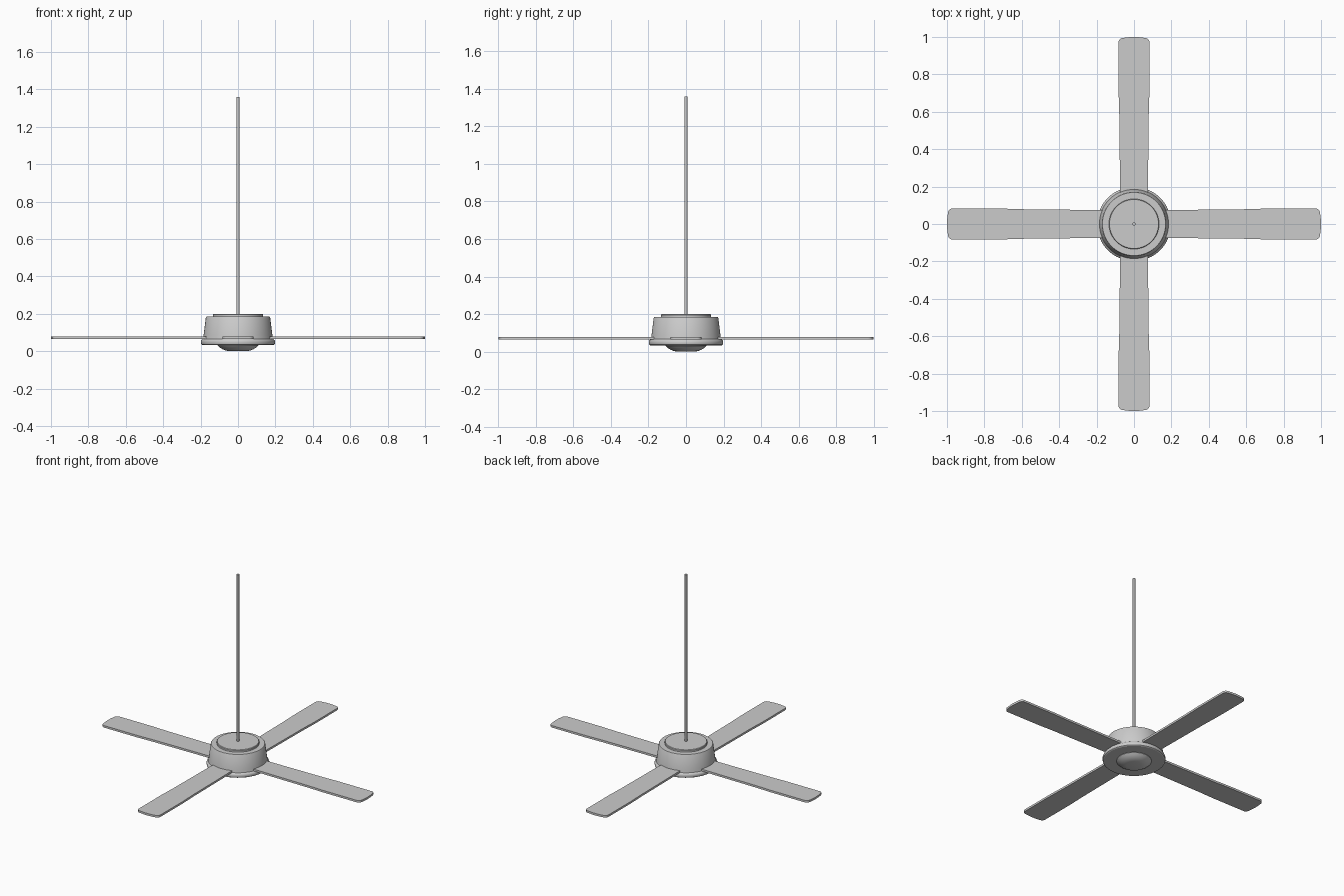
import bpy, bmesh, math
from mathutils import Matrix

if "Cube" in bpy.data.objects:
    bpy.data.objects.remove(bpy.data.objects["Cube"])


def make_object(name, bm):
    bmesh.ops.recalc_face_normals(bm, faces=bm.faces)
    mesh = bpy.data.meshes.new(name)
    bm.to_mesh(mesh)
    bm.free()
    ob = bpy.data.objects.new(name, mesh)
    bpy.context.collection.objects.link(ob)
    bpy.ops.object.select_all(action='DESELECT')
    ob.select_set(True)
    bpy.context.view_layer.objects.active = ob
    bpy.ops.object.shade_smooth_by_angle(angle=math.radians(32))
    return ob


def lathe(name, profile, sides=64):
    """Spin an (r, z) profile around z, closing both ends with flat caps."""
    bm = bmesh.new()
    rings = []
    for r, z in profile:
        rings.append([bm.verts.new((r * math.cos(2 * math.pi * i / sides),
                                    r * math.sin(2 * math.pi * i / sides), z))
                      for i in range(sides)])
    for a, b in zip(rings, rings[1:]):
        for i in range(sides):
            j = (i + 1) % sides
            bm.faces.new((a[i], a[j], b[j], b[i]))
    bm.faces.new(rings[0])
    bm.faces.new(rings[-1])
    return make_object(name, bm)


# Motor housing with flared lower rim
lathe("motor_housing", [(0.11, 0.033), (0.19, 0.033), (0.196, 0.037),
                        (0.198, 0.044), (0.198, 0.053), (0.195, 0.060),
                        (0.187, 0.066), (0.184, 0.085), (0.172, 0.18),
                        (0.169, 0.185)])
# Raised plate on top
lathe("top_plate", [(0.134, 0.18), (0.134, 0.196), (0.131, 0.2)])
# Shallow dome underneath
lathe("bottom_dome", [(0.11, 0.036), (0.11, 0.031), (0.098, 0.02),
                      (0.082, 0.010), (0.064, 0.003), (0.046, 0.0)])
# Hanging rod
lathe("down_rod", [(0.008, 0.19), (0.008, 1.36)], 24)

# Blades: half outline mirrored, extruded, repeated round the hub
corner = [(0.97 + 0.025 * math.sin(t), 0.058 + 0.025 * math.cos(t))
          for t in (math.radians(a) for a in range(0, 91, 15))]
half = [(0.14, 0.074), (0.6, 0.079), (0.72, 0.083)] + corner + [(0.999, 0.025)]
outline = half + [(1.0, 0.0)] + [(x, -y) for x, y in reversed(half)]
for k, side in enumerate(("right", "back", "left", "front")):
    bm = bmesh.new()
    face = bm.faces.new([bm.verts.new((x, y, 0.065)) for x, y in outline])
    ext = bmesh.ops.extrude_face_region(bm, geom=[face])
    bmesh.ops.translate(bm, vec=(0, 0, 0.014),
                        verts=[v for v in ext["geom"] if isinstance(v, bmesh.types.BMVert)])
    bm.transform(Matrix.Rotation(k * math.pi / 2, 4, 'Z'))
    make_object("blade_" + side, bm)
